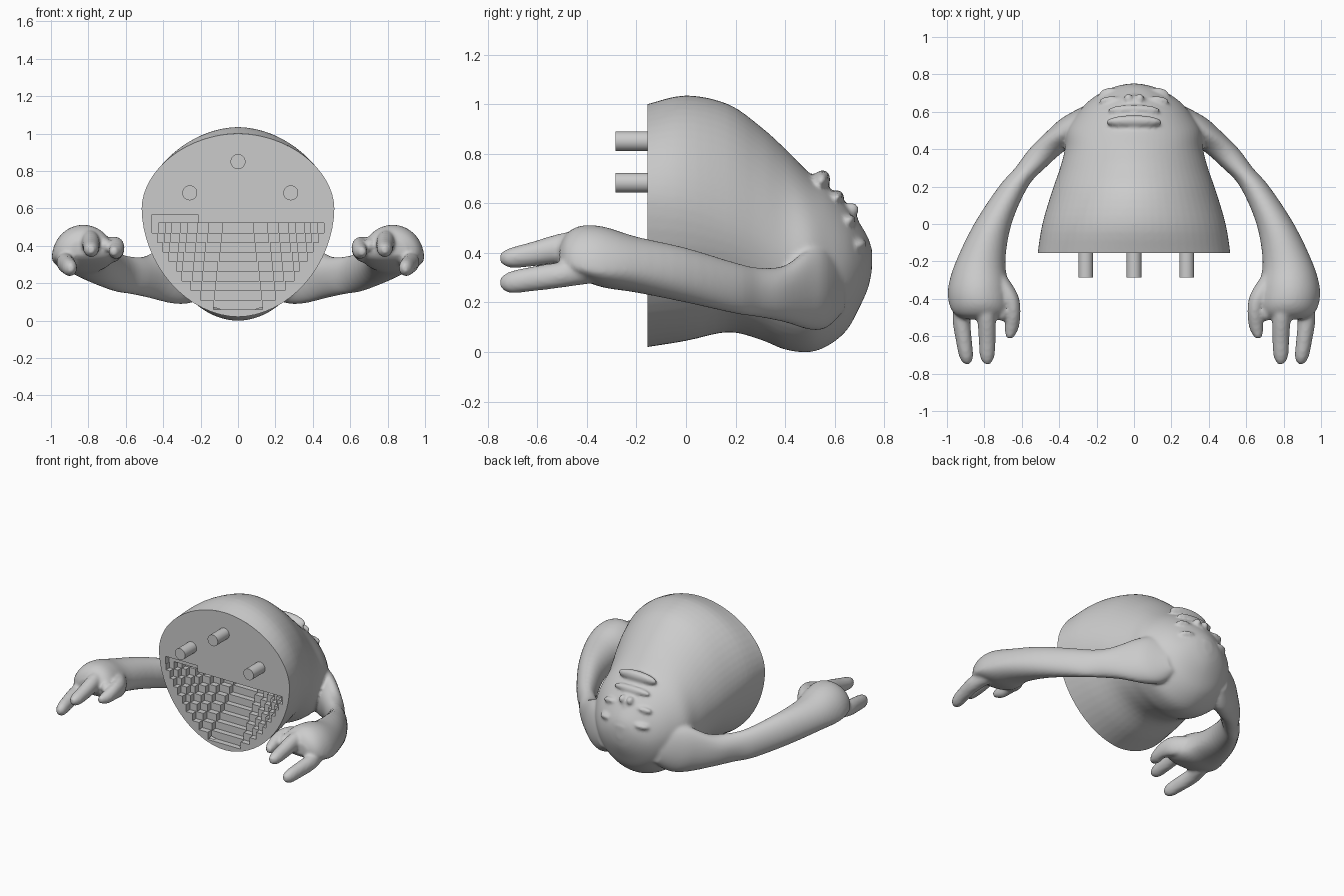
import bpy, bmesh, math
from mathutils import Matrix, Vector

cube = bpy.data.objects.get("Cube")
if cube:
    bpy.data.objects.remove(cube)

FRONT = -0.155
GREY = (0.6, 0.6, 0.6, 1)
clay = bpy.data.materials.new("clay_grey")
clay.use_nodes = True
clay.diffuse_color = GREY
clay.node_tree.nodes["Principled BSDF"].inputs["Base Color"].default_value = GREY


def make_object(name, bm):
    bmesh.ops.recalc_face_normals(bm, faces=bm.faces)
    mesh = bpy.data.meshes.new(name)
    bm.to_mesh(mesh)
    bm.free()
    mesh.materials.append(clay)
    obj = bpy.data.objects.new(name, mesh)
    bpy.context.collection.objects.link(obj)
    return obj


def bake(obj):
    graph = bpy.context.evaluated_depsgraph_get()
    mesh = bpy.data.meshes.new_from_object(obj.evaluated_get(graph))
    obj.modifiers.clear()
    obj.data = mesh


def refine(stations, steps=4):
    """Catmull-Rom interpolation of the section values."""
    out = []
    for i in range(len(stations) - 1):
        p = [stations[max(0, min(len(stations) - 1, i + k))] for k in (-1, 0, 1, 2)]
        for s in range(steps):
            t = s / steps
            out.append([b + 0.5 * t * (c - a + t * (2*a - 5*b + 4*c - d + t * (3*(b - c) + d - a)))
                        for a, b, c, d in zip(*p)])
    return out + [stations[-1]]


def loft(bm, stations, side=1, power=2.0, count=64):
    """Skin sections given as (y, centre x, half width, bottom, widest height, top)."""
    rings = []
    for y, cx, hw, low, mid, high in stations:
        ring = []
        for k in range(count):
            a = math.tau * k / count
            c, s = math.cos(a), math.sin(a)
            x = cx + hw * math.copysign(abs(c) ** (2 / power), c)
            rise = (high - mid) if s > 0 else (mid - low)
            z = mid + rise * math.copysign(abs(s) ** (2 / power), s)
            ring.append(bm.verts.new((side * x, y, z)))
        rings.append(ring)
    for r, q in zip(rings, rings[1:]):
        for k in range(count):
            n = (k + 1) % count
            bm.faces.new((r[k], r[n], q[n], q[k]))
    bm.faces.new(rings[0])
    bm.faces.new(rings[-1])


def blob(bm, centre, radii, tilt=0):
    m = Matrix.Translation(centre) @ Matrix.Rotation(tilt, 4, "X") @ Matrix.Diagonal((*radii, 1))
    bmesh.ops.create_uvsphere(bm, u_segments=32, v_segments=16, radius=1, matrix=m)


def box(bm, x0, x1, y0, y1, z0, z1):
    m = Matrix.Translation(((x0 + x1) / 2, (y0 + y1) / 2, (z0 + z1) / 2))
    bmesh.ops.create_cube(bm, size=1, matrix=m @ Matrix.Diagonal((x1 - x0, y1 - y0, z1 - z0, 1)))


torso = [
    (-.22, 0, .52, .01, .6, .98), (FRONT, 0, .515, .02, .6, 1.0),
    (0, 0, .49, .045, .58, 1.035), (.17, 0, .44, .08, .52, 1.0),
    (.3, 0, .395, .05, .46, .91), (.4, 0, .37, .01, .4, .82),
    (.5, 0, .36, 0, .37, .72), (.58, 0, .31, .03, .36, .66),
    (.65, 0, .25, .09, .35, .59), (.7, 0, .18, .18, .34, .52),
    (.735, 0, .1, .26, .36, .46), (.75, 0, .03, .33, .37, .41)]
arm = [
    (.64, .2, .05, .17, .25, .34), (.57, .26, .12, .1, .25, .42),
    (.5, .33, .13, .09, .25, .42), (.4, .46, .1, .12, .25, .35),
    (.3, .555, .08, .14, .25, .34), (.2, .645, .078, .155, .26, .36),
    (0, .755, .1, .2, .3, .42), (-.2, .82, .132, .24, .33, .465),
    (-.33, .83, .162, .26, .33, .505), (-.42, .825, .165, .29, .34, .51),
    (-.48, .82, .14, .32, .36, .48), (-.51, .82, .08, .35, .38, .43)]
fingers = [
    [(-.36, .9, .05, .28, .33, .39), (-.5, .922, .048, .26, .31, .365),
     (-.62, .91, .043, .245, .295, .345), (-.71, .897, .037, .238, .28, .325),
     (-.748, .893, .016, .26, .28, .3)],
    [(-.36, .81, .06, .36, .42, .5), (-.5, .79, .05, .36, .42, .48),
     (-.62, .785, .045, .345, .395, .445), (-.71, .785, .038, .34, .38, .42),
     (-.748, .785, .016, .36, .38, .4)],
    [(-.28, .73, .05, .3, .37, .43), (-.38, .67, .05, .31, .39, .45),
     (-.47, .647, .04, .33, .39, .44), (-.56, .655, .037, .33, .37, .41),
     (-.612, .665, .016, .35, .37, .39)]]

# Body, arms and face features fused into one skin
bm = bmesh.new()
loft(bm, refine(torso), power=1.9)
for side in (1, -1):
    loft(bm, refine(arm), side)
    for finger in fingers:
        loft(bm, refine(finger), side, count=24)
    # Curled inner finger, eyelids and cheeks
    blob(bm, (side * .705, -.47, .4), (.03, .05, .04))
    blob(bm, (side * .12, .655, .53), (.07, .03, .022), .5)
    blob(bm, (side * .12, .69, .43), (.07, .04, .025), .3)
    blob(bm, (side * .03, .668, .575), (.025, .03, .028))
blob(bm, (0, .7, .41), (.1, .052, .03))
blob(bm, (0, .65, .53), (.04, .045, .08), .4)
# Lips with a gap between them
blob(bm, (0, .545, .69), (.15, .035, .045), -.4)
blob(bm, (0, .61, .625), (.14, .028, .028))
skin = make_object("body_and_arms", bm)
remesh = skin.modifiers.new("fuse", "REMESH")
remesh.mode = "VOXEL"
remesh.voxel_size = 0.011
soften = skin.modifiers.new("soften", "SMOOTH")
soften.factor = 0.5
soften.iterations = 4
bake(skin)

# Trim the torso flat at the front, leaving the arms whole
bm = bmesh.new()
bm.from_mesh(skin.data)
faces = [f for f in bm.faces if abs(f.calc_center_median().x) < .57]
geom = set(faces) | {e for f in faces for e in f.edges} | {v for f in faces for v in f.verts}
bmesh.ops.bisect_plane(bm, geom=list(geom), plane_co=(0, FRONT, 0), plane_no=(0, 1, 0), clear_inner=True)
for f in bm.faces:
    f.smooth = True
bm.to_mesh(skin.data)
bm.free()

# Flat front panel: a solid core just inside the skin
bm = bmesh.new()
core = [torso[1]] + [(y, cx, hw - .025, low + .025, mid, high - .025)
                     for y, cx, hw, low, mid, high in [(FRONT + .03, *torso[1][1:])] + torso[2:5]]
loft(bm, core, power=1.9)
panel = make_object("front_panel", bm)

# Stepped recess: each deeper layer is one row higher and narrower
bm = bmesh.new()
ROW, STEP = .051, .04
widths = [.13, .2, .25, .3, .33, .37, .4, .43, .46]
for i in range(len(widths)):
    for k in range(i + 1):
        w = widths[i - k] - .006 * k
        z = .06 + i * ROW
        box(bm, -w, w, FRONT - .05, FRONT + STEP * (k + 1), z, z + ROW + .002)
top = .06 + len(widths) * ROW
box(bm, -.462, -.21, FRONT - .05, FRONT + STEP, top - .01, top + .045)
cutter = make_object("recess_cutter", bm)
cutter.hide_render = True
cut = panel.modifiers.new("recess", "BOOLEAN")
cut.operation = "DIFFERENCE"
cut.solver = "EXACT"
cut.use_self = True
cut.object = cutter
bake(panel)
bpy.data.objects.remove(cutter)

# Mounting pegs
for name, x, z in (("right_peg", -.258, .683), ("top_peg", 0, .85), ("left_peg", .282, .683)):
    bm = bmesh.new()
    m = Matrix.Translation((x, -.21, z)) @ Matrix.Rotation(math.pi / 2, 4, "X")
    bmesh.ops.create_cone(bm, cap_ends=True, segments=32, radius1=.04, radius2=.04, depth=.15, matrix=m)
    for f in bm.faces:
        f.smooth = len(f.verts) == 4
    for e in bm.edges:
        e.smooth = all(f.smooth for f in e.link_faces)
    make_object(name, bm)
